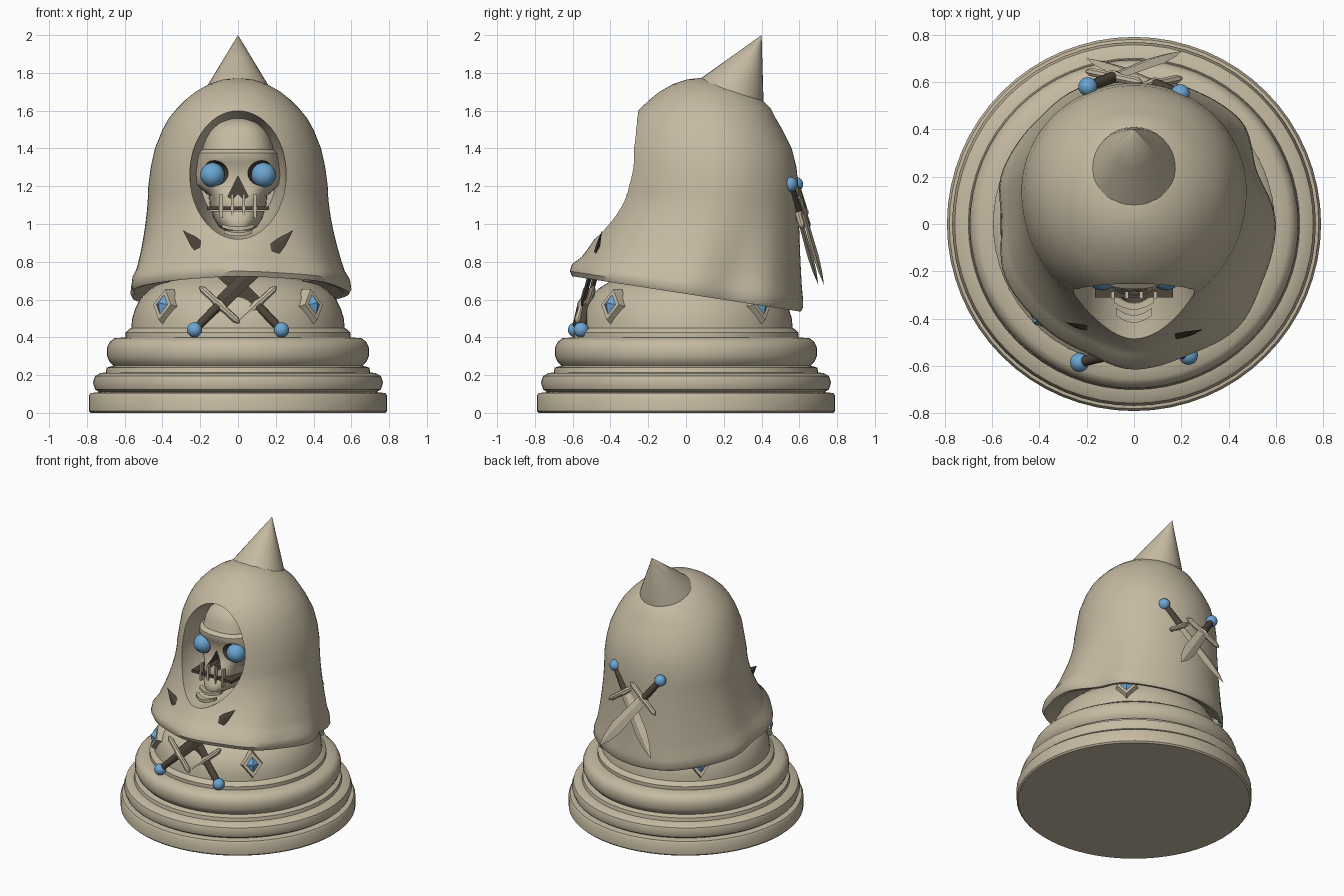
import bpy, bmesh, math
from mathutils import Vector, Matrix

if "Cube" in bpy.data.objects:
    bpy.data.objects.remove(bpy.data.objects["Cube"])


def material(name, rgb):
    m = bpy.data.materials.new(name)
    m.diffuse_color = (*rgb, 1)
    m.use_nodes = True
    m.node_tree.nodes["Principled BSDF"].inputs["Base Color"].default_value = m.diffuse_color
    return m


STONE = material("warm stone", (0.56, 0.49, 0.36))
BLUE = material("pale blue gem", (0.15, 0.38, 0.65))
DARK = material("dark brown", (0.075, 0.058, 0.042))


def finish(name, bm, mats, angle=35, matrix=None):
    if matrix:
        bm.transform(matrix)
    bmesh.ops.recalc_face_normals(bm, faces=bm.faces)
    me = bpy.data.meshes.new(name)
    bm.to_mesh(me)
    bm.free()
    ob = bpy.data.objects.new(name, me)
    bpy.context.collection.objects.link(ob)
    for m in mats:
        me.materials.append(m)
    smooth(ob, angle)
    return ob


def smooth(ob, angle):
    bpy.ops.object.select_all(action='DESELECT')
    ob.select_set(True)
    bpy.context.view_layer.objects.active = ob
    bpy.ops.object.shade_smooth_by_angle(angle=math.radians(angle))


def stack(name, rings, mats, angle=35, matrix=None, index=0):
    """Skin a list of equal-length point rings and cap both ends."""
    bm = bmesh.new()
    rows = [[bm.verts.new(p) for p in ring] for ring in rings]
    n = len(rows[0])
    for a, b in zip(rows, rows[1:]):
        for i in range(n):
            bm.faces.new((a[i], a[(i + 1) % n], b[(i + 1) % n], b[i]))
    bm.faces.new(rows[0])
    bm.faces.new(rows[-1])
    for f in bm.faces:
        f.material_index = index
    return finish(name, bm, mats, angle, matrix)


def ball(name, loc, scale, mats, index=0):
    bm = bmesh.new()
    bmesh.ops.create_uvsphere(bm, u_segments=24, v_segments=16, radius=1)
    for f in bm.faces:
        f.material_index = index
    return finish(name, bm, mats, 60, Matrix.Translation(loc) @ Matrix.Diagonal((*scale, 1)))


def cone(name, sides, r1, r2, depth, mat, matrix):
    bm = bmesh.new()
    bmesh.ops.create_cone(bm, cap_ends=True, segments=sides, radius1=r1, radius2=r2, depth=depth)
    return finish(name, bm, [mat], 35, matrix)


def circle(n):
    return [(math.cos(2 * math.pi * i / n), math.sin(2 * math.pi * i / n)) for i in range(n)]


def carve(ob, cutters, angle=35):
    bpy.context.view_layer.objects.active = ob
    for c in cutters:
        mod = ob.modifiers.new("carve", 'BOOLEAN')
        mod.operation, mod.solver, mod.object = 'DIFFERENCE', 'EXACT', c
        bpy.ops.object.modifier_apply(modifier=mod.name)
        bpy.data.objects.remove(c)
    smooth(ob, angle)


# Turned pedestal
profile = [(0.78, 0), (0.79, 0.01), (0.79, 0.09), (0.78, 0.105), (0.735, 0.11), (0.757, 0.125), (0.768, 0.16),
           (0.757, 0.195), (0.73, 0.21), (0.70, 0.215), (0.695, 0.24), (0.66, 0.25), (0.68, 0.27),
           (0.693, 0.30), (0.693, 0.345), (0.68, 0.375), (0.655, 0.395), (0.595, 0.40), (0.595, 0.425),
           (0.58, 0.44), (0.565, 0.45), (0.56, 0.50), (0.545, 0.55), (0.515, 0.61), (0.46, 0.66),
           (0.38, 0.71), (0.2, 0.76)]
stack("pedestal", [[(r * c, r * s, z) for c, s in circle(64)] for r, z in profile], [STONE])

# Hood: wavy hem blended into an egg-shaped bell
HEM = [.60, .565, .63, .62, .62, .62, .60, .60, .56, .59, .58, .58, .615, .60, .62, .595]
N = 96


def hem_point(i, k=1.0):
    u = 16 * i / N
    j, f = int(u), u - int(u)
    f = f * f * (3 - 2 * f)
    r = k * (HEM[j] * (1 - f) + HEM[(j + 1) % 16] * f)
    a = 2 * math.pi * i / N
    return r * math.cos(a), r * math.sin(a)


def bell_ring(z, cy, rx, back, front):
    return [(rx * c, cy + (back if s > 0 else front) * s, z) for c, s in circle(N)]


rings = []
for k, dz in ((0.86, 0.01), (0.93, -0.02), (0.98, -0.025), (1.0, 0.0)):
    rings.append([(x, y, 0.655 - 0.155 * y + dz) for x, y in (hem_point(i, k) for i in range(N))])
base = bell_ring(1.2, .14, .475, .455, .52)
for step in range(1, 12):
    t = step / 12
    w = (1 - t) ** 1.7 if t > 0.1 else 0.95
    row = []
    for i, (bx, by, bz) in enumerate(base):
        x, y = hem_point(i)
        zr = 0.655 - 0.155 * y
        row.append((bx + (x - bx) * w, by + (y - by) * w, zr + (1.2 - zr) * t))
    rings.append(row)
rings.append(base)
for row in ((1.3, .14, .462, .445, .50), (1.4, .135, .44, .425, .485), (1.5, .125, .40, .385, .437),
            (1.56, .115, .366, .36, .395), (1.61, .11, .325, .34, .355), (1.66, .10, .275, .30, .29),
            (1.70, .095, .225, .25, .235), (1.74, .09, .155, .18, .16), (1.765, .085, .08, .1, .08),
            (1.772, .08, .02, .02, .02)):
    rings.append(bell_ring(*row))
hood = stack("hood", rings, [STONE, DARK], 50)
opening = stack("opening_cutter", [[(.255 * k * c, y, 1.262 + .342 * k * s) for c, s in circle(64)]
                                   for y, k in ((-.9, 1), (-.27, 1), (-.18, .93), (-.05, .8))], [STONE, DARK])
carve(hood, [opening], 40)

# Leaning spike on the hood
stack("hood_spike", [[(.17 * k * c, .24 + .16 * h + .17 * k * s, 1.715 + .285 * h - .05 * k * s)
                      for c, s in circle(32)]
                     for h, k in ((-.12, 1.1), (0, 1), (.5, .5), (.998, .003))], [STONE], 60)


# Skull: flattened oval sections, then eye sockets and nose cut out
def skull_ring(z, hw, front):
    def flat(v):
        return math.copysign(abs(v) ** 0.75, v)
    return [(hw * flat(c), (-front if s < 0 else 0.1) * flat(s), z) for c, s in circle(48)]


skull = stack("skull", [skull_ring(*r) for r in (
    (1.08, .14, -.295), (1.10, .15, -.30), (1.15, .155, -.285), (1.18, .19, -.265), (1.21, .225, -.255),
    (1.26, .235, -.25), (1.32, .225, -.262), (1.345, .22, -.275), (1.375, .215, -.275), (1.395, .192, -.25),
    (1.45, .18, -.235), (1.50, .155, -.215), (1.535, .12, -.18), (1.56, .06, -.12))], [STONE, DARK], 50)
cutters = [ball("socket_cutter", (s * .135, -.27, 1.268), (.085, .11, .07), [STONE, DARK], 1) for s in (-1, 1)]
cutters.append(stack("nose_cutter", [[(0, y, 1.255), (.055, y, 1.145), (.03, y, 1.13), (0, y, 1.16),
                                      (-.03, y, 1.13), (-.055, y, 1.145)] for y in (-.5, -.17)],
                     [STONE, DARK], index=1))
carve(skull, cutters)
for side, s in (("left", -1), ("right", 1)):
    ball(side + "_eye", (s * .135, -.215, 1.26), (.065, .065, .065), [BLUE])
stack("lower_jaw", [skull_ring(*r) for r in ((.965, .07, -.32), (.985, .105, -.335), (1.03, .13, -.325),
                                             (1.07, .14, -.30))], [STONE], 50)


def box(name, loc, size, mat):
    bm = bmesh.new()
    bmesh.ops.create_cube(bm, size=1)
    return finish(name, bm, [mat], 30, Matrix.Translation(loc) @ Matrix.Diagonal((*size, 1)))


box("mouth_line", (0, -.21, 1.083), (.33, .2, .018), DARK)
for i in range(4):
    box("tooth", (-.09 + .06 * i, -.30, 1.095), (.014, .03, .125), STONE)
for z, y, hw in ((.975, -.35, .085), (.945, -.405, .075)):
    stack("chin_band", [[(hw * u, y + .03 * u * u + a, z + .015 * u * u + b)
                         for a, b in ((-.012, -.01), (.02, -.01), (.02, .01), (-.012, .01))]
                        for u in (-1, -.6, -.2, .2, .6, 1)], [STONE])


# Crossed daggers, front and back
def dagger(name, pommel, tip, out, blade_mat):
    p, d = Vector(pommel), Vector(tip) - Vector(pommel)
    length, z = d.length, d.normalized()
    x = Vector(out).cross(z).normalized()
    m = Matrix((x, z.cross(x), z)).transposed().to_4x4()
    m.translation = p
    ball(name + "_pommel", p, (.04, .04, .04), [BLUE])
    cone(name + "_grip", 12, .021, .025, .18, DARK, m @ Matrix.Translation((0, 0, .09)))
    stack(name + "_guard", [[(gx, r * c, .19 + r * s) for c, s in circle(8)] for gx, r in (
        (-.145, .006), (-.12, .019), (-.04, .018), (0, .028), (.04, .018), (.12, .019), (.145, .006))],
        [STONE], 40, m)
    stack(name + "_blade", [[(w, 0, h), (0, .014 * w / .045, h), (-w, 0, h), (0, -.014 * w / .045, h)]
                            for h, w in ((.19, .038), (.3, .04), (length * .72, .047),
                                         (length * .88, .03), (length, .001))], [blade_mat], 20, m)


for side, s in (("left", -1), ("right", 1)):
    off = .015 * s
    dagger(f"front_{side}_dagger", (s * .23, -.57 + off, .44), (-s * .29, -.43 + off, .965), (0, -1, .3), DARK)
    dagger(f"back_{side}_dagger", (s * .195, .565 - off, 1.21), (-s * .2, .715 - off, .68), (0, 1, .3), STONE)

# Diamond gems set around the pedestal
for i in range(4):
    a = math.radians(45 + 90 * i)
    nrm = Vector((math.cos(a), math.sin(a), .3)).normalized()
    tan = Vector((-math.sin(a), math.cos(a), 0))
    m = Matrix((tan, nrm.cross(tan), nrm)).transposed().to_4x4()
    m.translation = Vector((.54 * math.cos(a), .54 * math.sin(a), .565))
    wide = Matrix.Diagonal((.78, 1, 1, 1))
    cone("gem_frame", 4, .105, .085, .06, STONE, m @ wide)
    cone("gem", 4, .062, .012, .03, BLUE, m @ Matrix.Translation((0, 0, .04)) @ wide)
